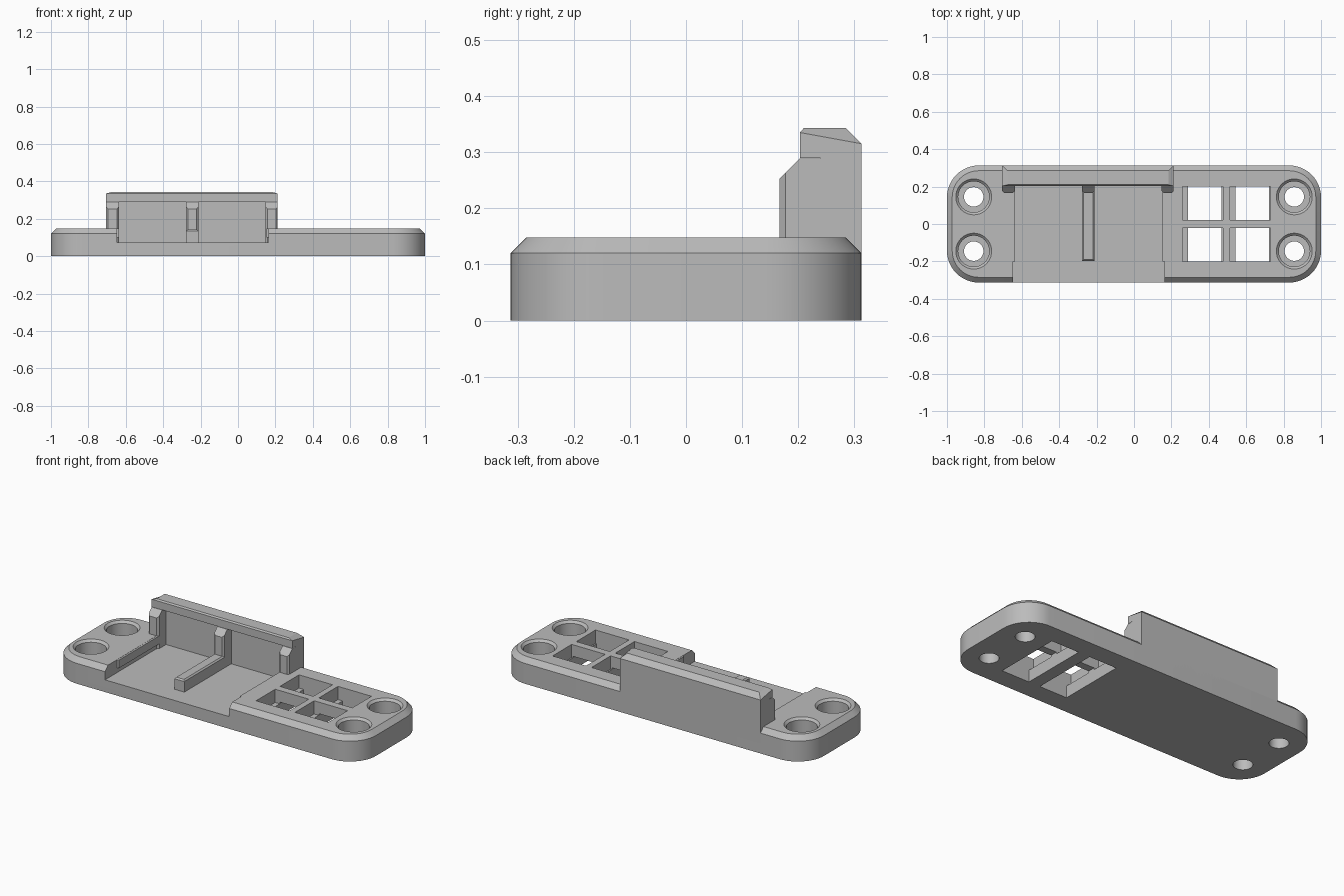
import bpy, bmesh, math

cube = bpy.data.objects.get("Cube")
if cube:
    bpy.data.objects.remove(cube, do_unlink=True)

gray = bpy.data.materials.new("plain_gray")
gray.use_nodes = True
gray.diffuse_color = (0.5, 0.5, 0.5, 1)
gray.node_tree.nodes["Principled BSDF"].inputs["Base Color"].default_value = (0.5, 0.5, 0.5, 1)

HALF_Y, TOP, FLOOR, WALL_TOP, CHAMFER = 0.313, 0.148, 0.072, 0.343, 0.028
WALL_FACE = 0.24


def finish(bm, name):
    """Turn a bmesh into a gray object."""
    bmesh.ops.recalc_face_normals(bm, faces=bm.faces)
    mesh = bpy.data.meshes.new(name)
    bm.to_mesh(mesh)
    bm.free()
    mesh.materials.append(gray)
    obj = bpy.data.objects.new(name, mesh)
    bpy.context.collection.objects.link(obj)
    return obj


def loft(bm, rings):
    """Skin a closed solid through rings of equal point count."""
    loops = [[bm.verts.new(p) for p in ring] for ring in rings]
    n = len(loops[0])
    for a, b in zip(loops, loops[1:]):
        for i in range(n):
            j = (i + 1) % n
            bm.faces.new((a[i], a[j], b[j], b[i]))
    bm.faces.new(loops[0][::-1])
    bm.faces.new(loops[-1])


def extrude_x(bm, profile, x0, x1):
    loft(bm, [[(x, y, z) for y, z in profile] for x in (x0, x1)])


def box(bm, x0, x1, y0, y1, z0, z1):
    extrude_x(bm, [(y0, z0), (y1, z0), (y1, z1), (y0, z1)], x0, x1)


def lathe(bm, cx, cy, profile, steps=40):
    rings = []
    for r, z in profile:
        rings.append([(cx + r * math.cos(math.tau * i / steps),
                       cy + r * math.sin(math.tau * i / steps), z) for i in range(steps)])
    loft(bm, rings)


def rounded_ring(inset, z, radius=0.17, steps=12):
    pts = []
    for k, (sx, sy) in enumerate([(1, 1), (-1, 1), (-1, -1), (1, -1)]):
        for i in range(steps + 1):
            a = math.pi / 2 * (k + i / steps)
            r = radius - inset
            pts.append((sx * (1 - radius) + r * math.cos(a),
                        sy * (HALF_Y - radius) + r * math.sin(a), z))
    return pts


def cut(target, cutter):
    mod = target.modifiers.new("cut", 'BOOLEAN')
    mod.operation = 'DIFFERENCE'
    mod.solver = 'EXACT'
    mod.object = cutter
    cutter.hide_render = True
    bpy.context.view_layer.objects.active = target
    bpy.ops.object.modifier_apply(modifier=mod.name)
    bpy.data.objects.remove(cutter, do_unlink=True)


# Base plate with rounded corners and a chamfered rim
bm = bmesh.new()
loft(bm, [rounded_ring(0, 0), rounded_ring(0, TOP - CHAMFER), rounded_ring(CHAMFER, TOP)])
base = finish(bm, "base_plate")

# Recessed tray, open to the front
bm = bmesh.new()
box(bm, -0.648, 0.162, -0.5, WALL_FACE, FLOOR, 0.5)
cut(base, finish(bm, "tray_cutter"))

# Countersunk screw holes
bm = bmesh.new()
for sx in (-1, 1):
    for sy in (-1, 1):
        lathe(bm, sx * 0.857, sy * 0.145,
              [(0.052, -0.1), (0.052, 0.06), (0.083, 0.06),
               (0.083, TOP - 0.013), (0.096, TOP), (0.096, 0.2)])
cut(base, finish(bm, "screw_hole_cutter"))

# Four windows above, opening into two long slots below
bm = bmesh.new()
for x in (0.258, 0.512):
    for y in (-0.2, 0.022):
        box(bm, x, x + 0.218, y, y + 0.178, 0.07, 0.3)
cut(base, finish(bm, "window_cutter"))
bm = bmesh.new()
for x in (0.258, 0.512):
    box(bm, x + 0.03, x + 0.21, -0.2, 0.2, -0.1, 0.08)
cut(base, finish(bm, "slot_cutter"))

# Back wall with an overhanging lip and chamfered back and ends
bm = bmesh.new()
extrude_x(bm, [(WALL_FACE, 0.06), (HALF_Y, 0.06), (HALF_Y, WALL_TOP), (0.21, WALL_TOP),
               (0.203, 0.335), (0.203, 0.29), (WALL_FACE, 0.29)], -0.705, 0.212)
edges = []
for e in bm.edges:
    a, b = (v.co for v in e.verts)
    on_top = min(a.z, b.z) > WALL_TOP - 0.001
    front = max(a.y, b.y) < 0.25
    if on_top and not front:
        edges.append(e)
bmesh.ops.bevel(bm, geom=edges, offset=CHAMFER, segments=1, affect='EDGES', profile=0.5)
finish(bm, "back_wall")

# Support posts under the lip
for name, x0, x1 in (("right_post", -0.705, -0.637), ("middle_post", -0.277, -0.212),
                     ("left_post", 0.148, 0.212)):
    bm = bmesh.new()
    extrude_x(bm, [(WALL_FACE + 0.01, 0.06), (0.167, 0.06), (0.167, 0.253),
                   (0.203, 0.289), (WALL_FACE + 0.01, 0.289)], x0, x1)
    edges = [e for e in bm.edges if all(v.co.y < 0.18 for v in e.verts)
             and abs(e.verts[0].co.z - e.verts[1].co.z) > 0.1]
    bmesh.ops.bevel(bm, geom=edges, offset=0.01, segments=1, affect='EDGES', profile=0.5)
    finish(bm, name)

# Middle rail with softened top edges
bm = bmesh.new()
box(bm, -0.277, -0.212, -0.197, 0.2, 0.06, 0.142)
edges = [e for e in bm.edges if all(v.co.z > 0.14 for v in e.verts)]
bmesh.ops.bevel(bm, geom=edges, offset=0.008, segments=1, affect='EDGES', profile=0.5)
finish(bm, "middle_rail")

# Thin snap rails along the tray sides
for name, x0, x1 in (("right_side_rail", -0.655, -0.637), ("left_side_rail", 0.152, 0.17)):
    bm = bmesh.new()
    box(bm, x0, x1, -0.2, 0.2, 0.1, TOP - 0.001)
    finish(bm, name)

# Smooth the rounded surfaces only
bpy.ops.object.select_all(action='DESELECT')
base.select_set(True)
bpy.context.view_layer.objects.active = base
bpy.ops.object.shade_smooth_by_angle(angle=math.radians(30))
